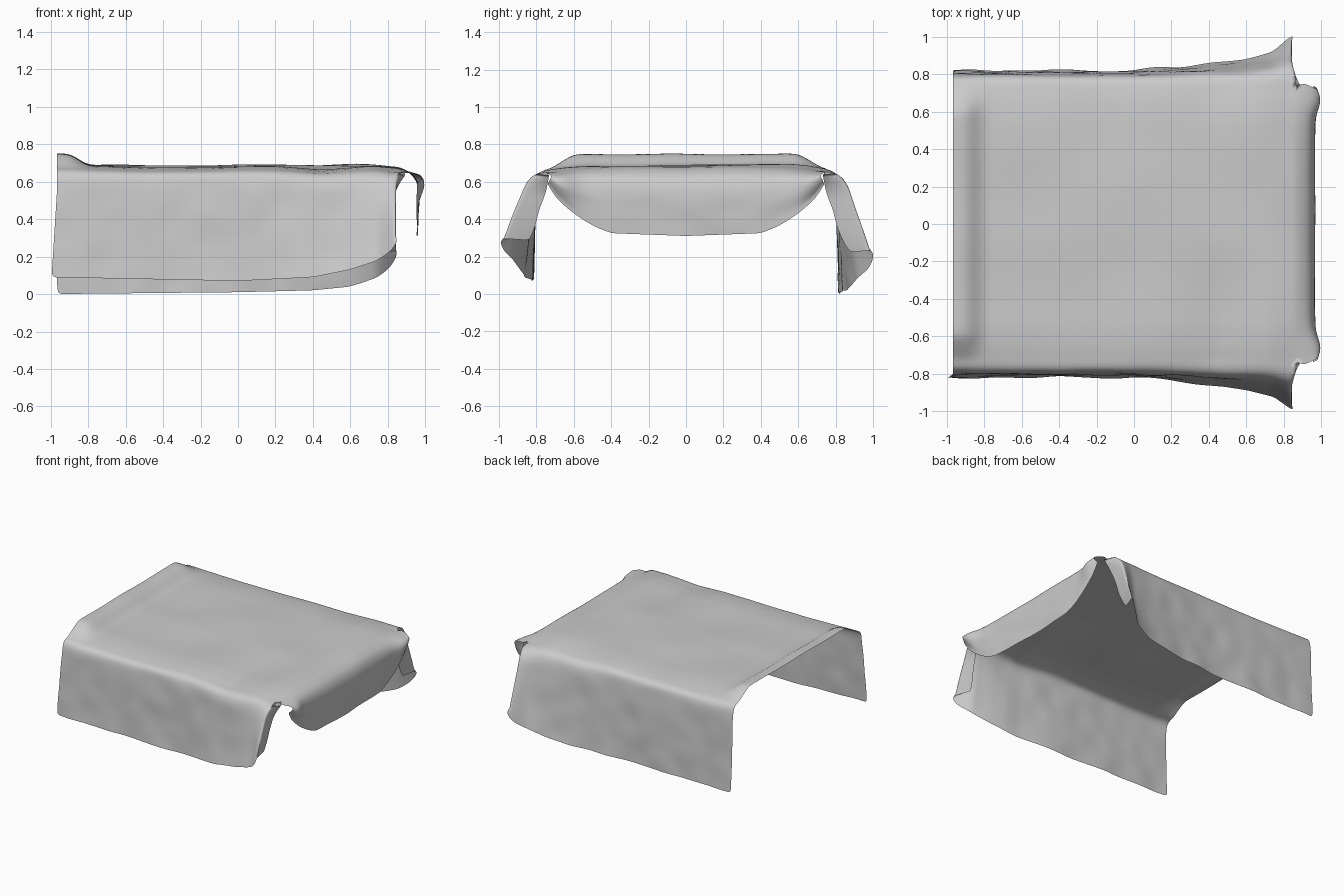
import bpy, bmesh, math
from mathutils import noise, Vector

if "Cube" in bpy.data.objects:
    bpy.data.objects.remove(bpy.data.objects["Cube"])


def curve(x, pts):
    """Piecewise linear lookup through (x, value) points."""
    if x <= pts[0][0]:
        return pts[0][1]
    for (a, va), (b, vb) in zip(pts, pts[1:]):
        if x <= b:
            return va + (vb - va) * (x - a) / (b - a)
    return pts[-1][1]


def wobble(x, y, z, scale, seed):
    return noise.noise(Vector((x * scale, y * scale, z * scale + seed)))


HALF = 0.72          # half width of the flat top
X0, X1 = -0.965, 0.86
ROWS, TOP, FLAP, FOOT, FOLD = 48, 36, 16, 14, 5

FRONT_HEM = [(-1, .09), (0, .07), (.4, .09), (.6, .13), (.75, .18), (.82, .225), (.86, .27)]
BACK_HEM = [(-1, 0), (0, .01), (.4, .02), (.6, .04), (.75, .09), (.82, .14), (.86, .20)]
FLARE = [(0, 0), (.2, .08), (.4, .2), (.6, .36), (.75, .55), (.85, 1)]
HEAD = [(-.9, 1), (-.8, 0)]
SHOULDER = [(0, .72), (.25, .76), (.5, .785), (.75, .795), (1, .80)]
SHOULDER_Z = [(0, .672), (.25, .664), (.5, .645), (.75, .615), (1, .57)]
FOOT_X = [(0, .86), (.12, .90), (.25, .94), (.38, .963), (.55, .968), (1, .957)]
FOOT_Z = [(0, 0), (.12, .05), (.25, .13), (.38, .28), (.55, .47), (1, 1)]
FOOT_HEM = [(0, .31), (.4, .325), (.5, .365), (.6, .43), (.68, .51), (.72, .585)]
FRONT_DIP = [(-.8, .004), (-.5, .015), (0, .008), (.2, .012), (.45, .03), (.7, 0)]
FOLD_EDGE = [(.2, .9), (.28, .845), (.36, .81), (.46, .785), (.55, .75), (.65, .73)]


def top_point(x, y):
    edge = curve(abs(y), [(.55, 0), (.66, .008), (.72, .018)])
    z = .686 - edge + .012 * wobble(x, y, 0, 2.2, 3)
    z -= curve(x, FRONT_DIP) * curve(-y, [(.1, 0), (.6, 1)])
    z += .064 * curve(x, HEAD) * curve(abs(y), [(.6, 1), (.72, .1)])
    z += .012 * curve(x, [(.4, 0), (.65, 1), (.8, 0)]) * curve(y, [(.2, 0), (.6, 1)])
    z -= curve(x, [(.74, 0), (.86, .012)])
    return Vector((x, y, z))


def flap_point(x, side, t):
    """Side flap from the mattress edge (t=0) to the hem (t=1)."""
    hem = curve(x, FRONT_HEM if side < 0 else BACK_HEM)
    start = top_point(x, side * HALF)
    s = min(t / .3, 1)
    d = max((t - .3) / .7, 0)
    y = curve(s, SHOULDER) + .02 * d
    y += curve(x, FLARE) * (.075 * s + .11 * d)
    z = curve(s, SHOULDER_Z) + (start.z - .672) * (1 - s)
    z += (hem - .57) * d
    # wrinkles growing towards the hem
    y += .014 * d * wobble(x, side, z * .4, 4, 8) + .008 * s * wobble(x, side, z, 6, 5)
    lean = curve(x, [(-1, 1), (-.75, 0)]) * (-.035 if side < 0 else 0) * d
    end = curve(x, [(.7, 0), (.86, 1)])
    tuck = end * (-.015 * s * (1 - d) - .012 * d)
    return Vector((x + lean + tuck, side * y, z))


def fold_point(side, t, w):
    """Loose end of a side flap, folded back inwards under the foot corner."""
    p = flap_point(X1, side, t)
    inner = min(curve(p.z, FOLD_EDGE), abs(p.y))
    back = curve(t, [(0, .05), (.15, .035), (.35, -.01), (1, -.04)])
    y = abs(p.y) + (inner - abs(p.y)) * w
    return Vector((p.x + back * w, side * y, p.z - .01 * w * min(t * 4, 1)))


def foot_point(y, t):
    """Foot flap, rounded at the lower corners."""
    start = top_point(X1, y)
    hem = curve(abs(y), FOOT_HEM)
    bulge = .032 * math.exp(-((abs(y) - .66) / .06) ** 2)
    x = curve(t, FOOT_X) + bulge * math.sin(math.pi * min(t * 1.1, 1)) \
        + .008 * t * wobble(0, y, t, 4, 2)
    z = start.z + (hem - start.z) * curve(t, FOOT_Z)
    # upper corner spreads towards the side flap, lower part is drawn in
    spread = curve(t, [(0, 0), (.1, .035), (.3, .005), (1, -.02)])
    spread *= curve(abs(y), [(.6, 0), (.72, 1)])
    return Vector((x, y + math.copysign(spread, y), z))


bm = bmesh.new()


def skin(grid, flip=False):
    for a, b in zip(grid, grid[1:]):
        for i in range(len(a) - 1):
            quad = (a[i], b[i], b[i + 1], a[i + 1])
            bm.faces.new(quad[::-1] if flip else quad)


# top and both side flaps
ys = [HALF * (2 * j / TOP - 1) for j in range(TOP + 1)]
body = []
for i in range(ROWS + 1):
    x = X0 + (X1 - X0) * i / ROWS
    row = [flap_point(x, -1, k / FLAP) for k in range(FLAP, 0, -1)]
    row += [top_point(x, y) for y in ys]
    row += [flap_point(x, 1, k / FLAP) for k in range(1, FLAP + 1)]
    body.append([bm.verts.new(p) for p in row])
skin(body)

# foot flap, sharing the last row of the top
foot = [body[-1][FLAP:FLAP + TOP + 1]]
for i in range(1, FOOT + 1):
    foot.append([bm.verts.new(foot_point(y, i / FOOT)) for y in ys])
skin(foot)

# folded-in ends of the side flaps, sharing the flap's end edge
for side in (-1, 1):
    ks = range(2, FLAP)
    centre = FLAP if side < 0 else FLAP + TOP
    fold = [[body[-1][centre + side * k] for k in ks]]
    for i in range(1, FOLD + 1):
        fold.append([bm.verts.new(fold_point(side, k / FLAP, i / FOLD)) for k in ks])
    skin(fold, flip=side < 0)
    # web of cloth closing the gap between fold, top corner and foot flap
    corner = body[-1][centre]
    foot_edge = [r[0 if side < 0 else -1] for r in foot]
    web = [corner, body[-1][centre + side]] + [r[0] for r in fold] + [foot_edge[1]]
    bm.faces.new(web[::side])

bm.normal_update()
for f in bm.faces:
    f.smooth = True
mesh = bpy.data.meshes.new("draped_blanket")
bm.to_mesh(mesh)
bm.free()
blanket = bpy.data.objects.new("draped_blanket", mesh)
bpy.context.collection.objects.link(blanket)
sub = blanket.modifiers.new("soft_cloth", 'SUBSURF')
sub.levels = sub.render_levels = 1
